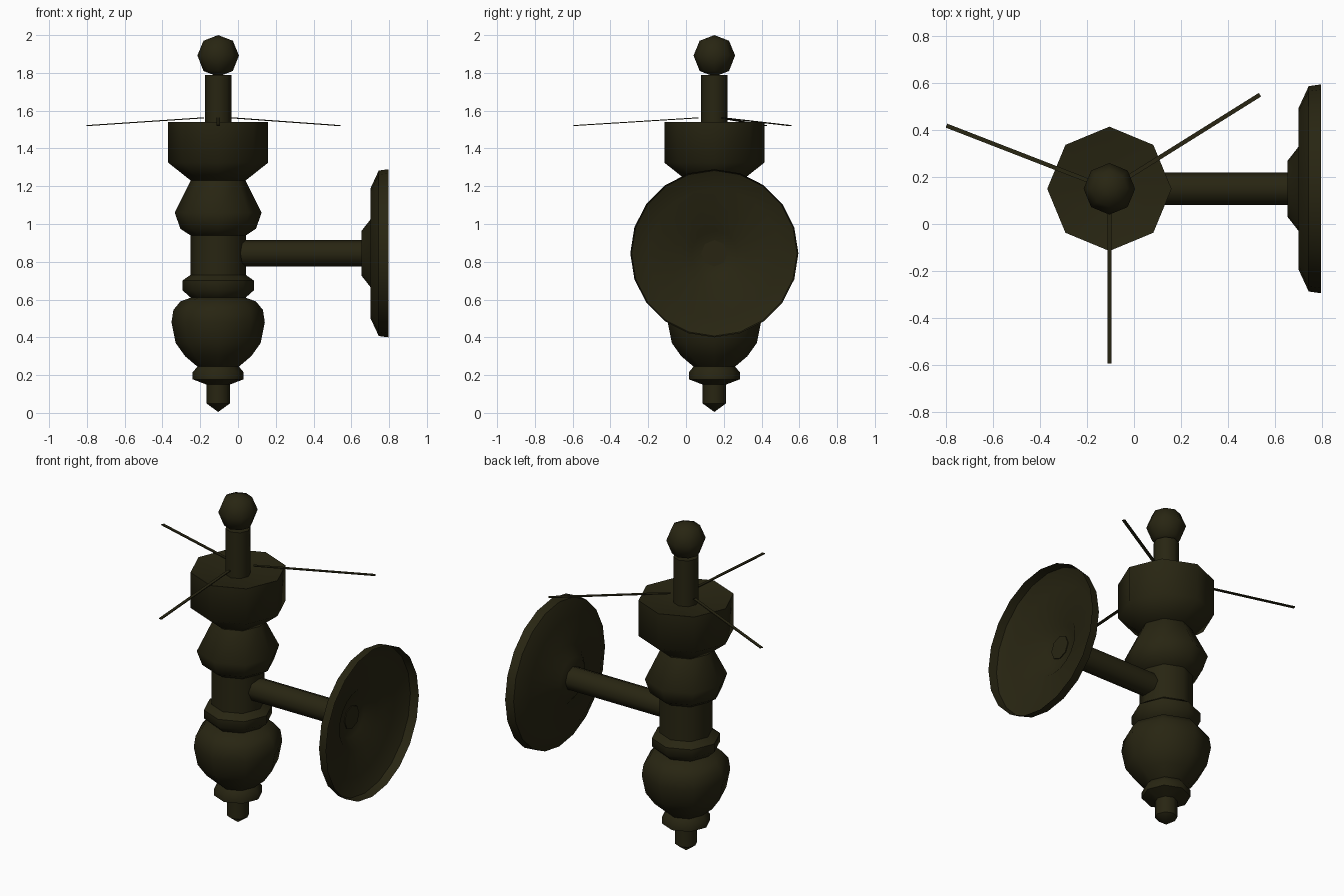
import bpy, bmesh, math
from mathutils import Matrix, Vector

if "Cube" in bpy.data.objects:
    bpy.data.objects.remove(bpy.data.objects["Cube"])

CX, CY, AZ = -0.105, 0.15, 0.845   # body axis and arm height

bronze = bpy.data.materials.new("dark bronze")
bronze.diffuse_color = (0.021, 0.0185, 0.006, 1)
bronze.use_nodes = True
bronze.node_tree.nodes["Principled BSDF"].inputs["Base Color"].default_value = bronze.diffuse_color


def finish(name, bm, angle=50):
    me = bpy.data.meshes.new(name)
    bm.to_mesh(me)
    bm.free()
    me.materials.append(bronze)
    ob = bpy.data.objects.new(name, me)
    bpy.context.collection.objects.link(ob)
    bpy.ops.object.select_all(action='DESELECT')
    ob.select_set(True)
    bpy.context.view_layer.objects.active = ob
    bpy.ops.object.shade_smooth_by_angle(angle=math.radians(angle))
    return ob


def lathe(name, profile, sides, matrix):
    """Revolve (radius, height) points; zero radius becomes a pole."""
    bm = bmesh.new()
    rings = []
    for r, h in profile:
        n = 1 if r == 0 else sides
        rings.append([bm.verts.new(matrix @ Vector((r * math.cos(2 * math.pi * i / sides),
                                                    r * math.sin(2 * math.pi * i / sides), h)))
                      for i in range(n)])
    for a, b in zip(rings, rings[1:]):
        for i in range(sides):
            j = (i + 1) % sides
            quad = [a[i % len(a)], a[j % len(a)], b[j % len(b)], b[i % len(b)]]
            bm.faces.new(list(dict.fromkeys(quad)))
    return finish(name, bm)


upright = Matrix.Translation((CX, CY, 0))
sideways = Matrix.Translation((0, CY, AZ)) @ Matrix.Rotation(math.pi / 2, 4, 'Y')

# Turned body with finial, bulb, rings and collar
lathe("turned_body", [
    (0, 0.005), (0.062, 0.05), (0.062, 0.15), (0.135, 0.178), (0.135, 0.215), (0.11, 0.245),
    (0.175, 0.30), (0.225, 0.37), (0.247, 0.48), (0.237, 0.545), (0.20, 0.59), (0.145, 0.61),
    (0.19, 0.65), (0.19, 0.70), (0.147, 0.73), (0.147, 0.94), (0.20, 0.975), (0.23, 1.06),
    (0.145, 1.23)], 8, upright)

# Candle cup with a shallow dished top
lathe("candle_cup", [(0, 1.225), (0.145, 1.23), (0.265, 1.325), (0.265, 1.54),
                     (0.13, 1.515), (0, 1.51)], 8, upright)

# Candle and ball
lathe("candle", [(0, 1.50), (0.07, 1.50), (0.07, 1.79), (0, 1.79)], 8, upright)
c = 0.11 * math.sqrt(0.5)
lathe("ball", [(0, 1.78), (c, 1.81), (0.11, 1.892), (c, 1.97), (0, 2.0)], 8, upright)

# Arm and hollow wall plate
lathe("arm", [(0, 0.0), (0.07, 0.0), (0.07, 0.66), (0, 0.66)], 8, sideways)
lathe("wall_plate", [(0, 0.655), (0.12, 0.655), (0.18, 0.702), (0.345, 0.702),
                     (0.438, 0.745), (0.445, 0.797)], 20, sideways)

# Three thin flat spokes sloping outwards
for k, (deg, reach) in enumerate([(158.8, 0.745), (32, 0.757), (270, 0.745)]):
    bm = bmesh.new()
    bmesh.ops.create_cube(bm, size=1)
    for v in bm.verts:
        outer = v.co.x > 0
        v.co = Vector((reach if outer else 0.085, v.co.y * 0.018,
                       (1.521 if outer else 1.562) + v.co.z * 0.005))
    bm.transform(upright @ Matrix.Rotation(math.radians(deg), 4, 'Z'))
    finish("spoke_%d" % (k + 1), bm, 30)
